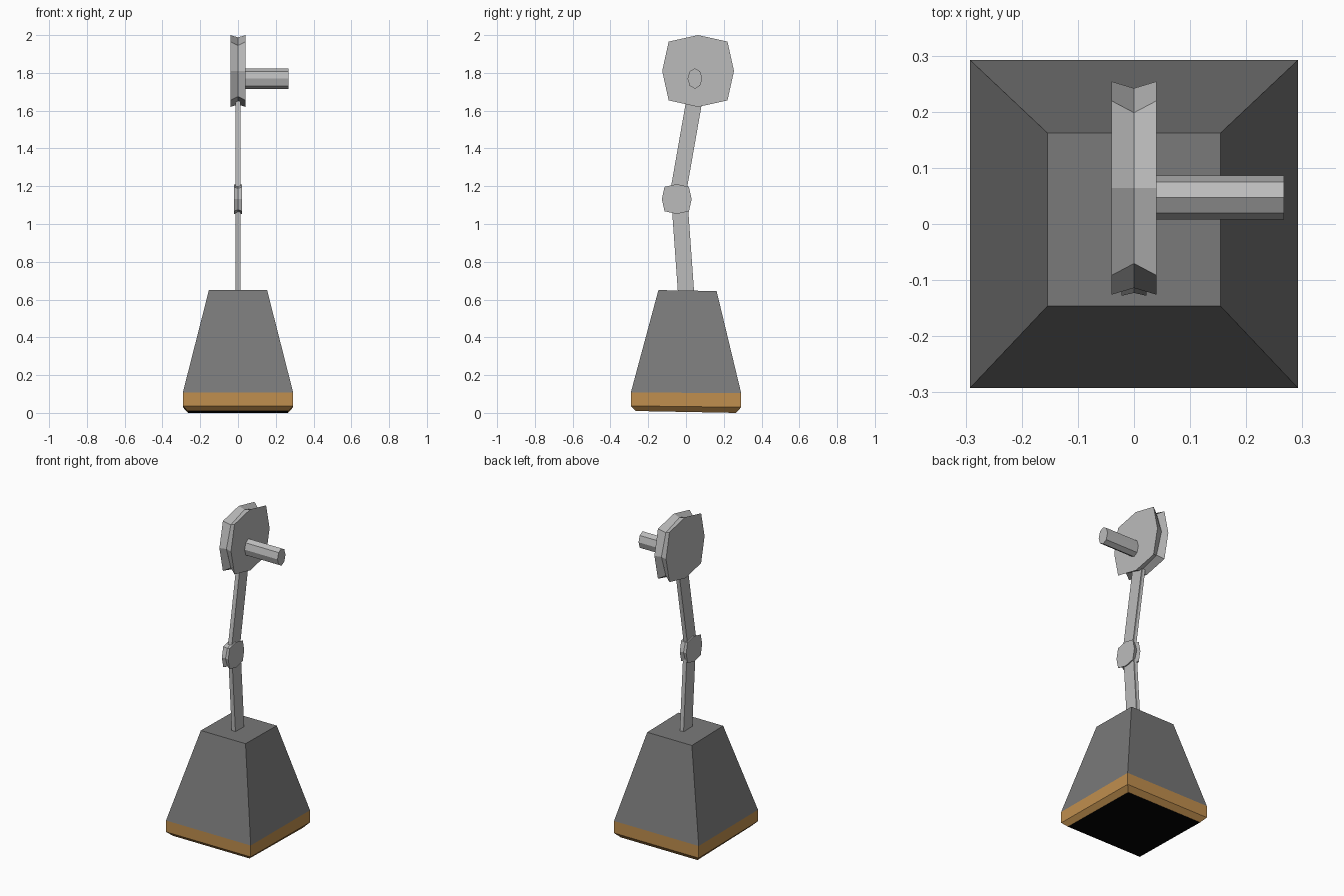
import bpy, bmesh, math

if "Cube" in bpy.data.objects:
    bpy.data.objects.remove(bpy.data.objects["Cube"])


def material(name, rgb):
    m = bpy.data.materials.new(name)
    m.diffuse_color = (*rgb, 1)
    m.use_nodes = True
    m.node_tree.nodes["Principled BSDF"].inputs["Base Color"].default_value = m.diffuse_color
    return m


def loft(name, rings, caps=(True, True), mats=()):
    """Skin a stack of equal-length point rings with flat faces."""
    bm = bmesh.new()
    vr = [[bm.verts.new(p) for p in ring] for ring in rings]
    n = len(rings[0])
    for a, b in zip(vr, vr[1:]):
        for i in range(n):
            j = (i + 1) % n
            bm.faces.new((a[i], a[j], b[j], b[i]))
    ends = [bm.faces.new(r) for r, cap in zip((vr[0], vr[-1]), caps) if cap]
    bmesh.ops.recalc_face_normals(bm, faces=bm.faces)
    if len(mats) > 1:
        ends[0].material_index = 1
    mesh = bpy.data.meshes.new(name)
    bm.to_mesh(mesh)
    bm.free()
    for m in mats:
        mesh.materials.append(m)
    obj = bpy.data.objects.new(name, mesh)
    bpy.context.collection.objects.link(obj)
    return obj


def square(half, z_front, z_back, cy=0.0):
    """Square ring, slightly tilted from front to back."""
    return [(-half, cy - half, z_front), (half, cy - half, z_front),
            (half, cy + half, z_back), (-half, cy + half, z_back)]


def octagon(x, cy, cz, straight, diagonal):
    """Octagon in the YZ plane with separate axis and corner radii."""
    return [(x, cy + r * math.cos(i * math.pi / 4), cz + r * math.sin(i * math.pi / 4))
            for i in range(8) for r in [diagonal if i % 2 else straight]]


def grooved_disk(name, cy, cz, s, half):
    rim, groove = (0.19 * s, 0.22 * s), (0.178 * s, 0.19 * s)
    loft(name, [octagon(-half, cy, cz, *rim), octagon(0, cy, cz, *groove),
                octagon(half, cy, cz, *rim)], mats=[steel])


def flat_arm(name, start, end, half_width, half_thick=0.013):
    """Flat bar between two (y, z) points with shallow grooved edges."""
    def ring(x, w):
        return [(x, start[0] - w, start[1]), (x, start[0] + w, start[1]),
                (x, end[0] + w, end[1]), (x, end[0] - w, end[1])]
    loft(name, [ring(-half_thick, half_width), ring(0, half_width - 0.003),
                ring(half_thick, half_width)], mats=[steel])


grey = material("dark_grey", (0.19, 0.19, 0.19))
steel = material("mid_grey", (0.5, 0.5, 0.5))
brown = material("brown", (0.53, 0.275, 0.077))
black = material("black", (0.001, 0.001, 0.001))

# tapered base block
loft("base_block", [square(0.292, 0.108, 0.105), square(0.154, 0.65, 0.645, 0.008)],
     (False, True), [grey])

# brown foot band with chamfered, dark underside
loft("foot_band", [square(0.265, 0.01, 0.0), square(0.292, 0.037, 0.03),
                   square(0.292, 0.108, 0.105)], (True, False), [brown, black])

# jointed arm
flat_arm("lower_arm", (0.0, 0.64), (-0.035, 1.13), 0.043)
flat_arm("upper_arm", (-0.048, 1.13), (0.052, 1.70), 0.043)
grooved_disk("elbow_joint", -0.049, 1.132, 0.415, 0.022)

# head disk and side handle
grooved_disk("head_disk", 0.064, 1.81, 1.0, 0.04)
loft("side_handle", [[(x, 0.047 + 0.039 * math.cos(i * math.pi / 4),
                       1.77 + 0.054 * math.sin(i * math.pi / 4)) for i in range(8)]
                     for x in (0.035, 0.267)], mats=[steel])
